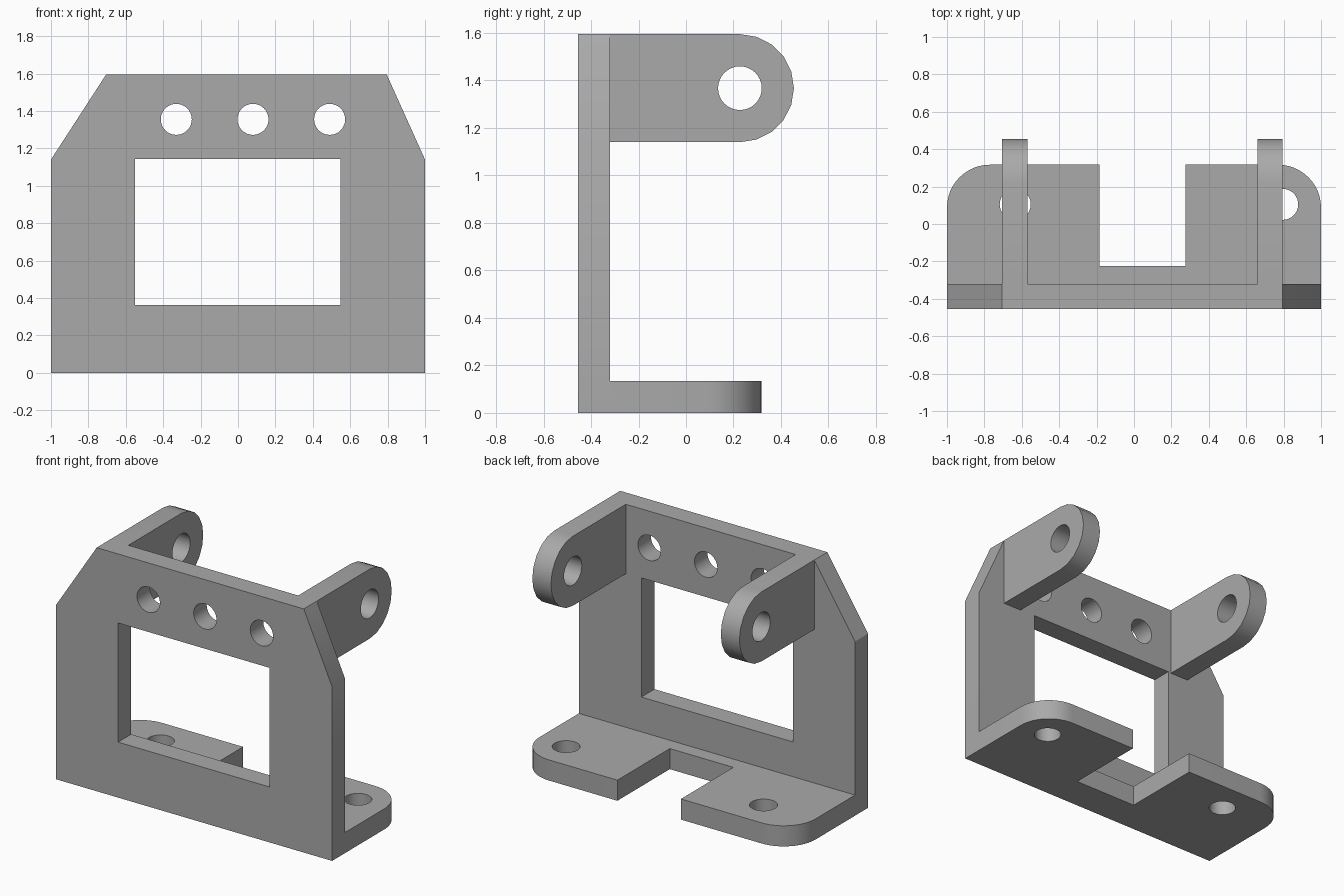
import bpy
import bmesh
from math import cos, sin, pi, radians
from mathutils import Matrix

cube = bpy.data.objects.get("Cube")
if cube:
    bpy.data.objects.remove(cube, do_unlink=True)

GREY = (0.4, 0.4, 0.4, 1.0)
metal = bpy.data.materials.new("plain grey")
metal.use_nodes = True
metal.diffuse_color = GREY
metal.node_tree.nodes["Principled BSDF"].inputs["Base Color"].default_value = GREY

# Main dimensions
FRONT, INNER, BACK = -0.455, -0.32, 0.317
THICK = INNER - FRONT
TOP, SHOULDER = 1.595, 1.14
EAR_LEFT, EAR_RIGHT = 0.795, -0.705
MIDDLE = 0.08


def arc(cx, cy, r, start, end, steps):
    angles = [radians(start + (end - start) * i / steps) for i in range(steps + 1)]
    return [(cx + r * cos(a), cy + r * sin(a)) for a in angles]


def circle(cx, cy, r, steps=32):
    return arc(cx, cy, r, 0, 360, steps)[:-1]


def rectangle(x0, y0, x1, y1):
    return [(x0, y0), (x1, y0), (x1, y1), (x0, y1)]


def slab(name, loops, matrix):
    """Fill an outline with its holes, thicken it along local z and place it."""
    bm = bmesh.new()
    for loop in loops:
        verts = [bm.verts.new((x, y, 0)) for x, y in loop]
        for a, b in zip(verts, verts[1:] + verts[:1]):
            bm.edges.new((a, b))
    bmesh.ops.triangle_fill(bm, edges=bm.edges[:], use_beauty=True)
    out = bmesh.ops.extrude_face_region(bm, geom=bm.faces[:], use_keep_orig=True)
    moved = [v for v in out["geom"] if isinstance(v, bmesh.types.BMVert)]
    bmesh.ops.translate(bm, verts=moved, vec=(0, 0, THICK))
    bm.transform(matrix)
    bmesh.ops.recalc_face_normals(bm, faces=bm.faces[:])
    mesh = bpy.data.meshes.new(name)
    bm.to_mesh(mesh)
    bm.free()
    mesh.materials.append(metal)
    obj = bpy.data.objects.new(name, mesh)
    bpy.context.collection.objects.link(obj)
    bpy.ops.object.select_all(action="DESELECT")
    obj.select_set(True)
    bpy.context.view_layer.objects.active = obj
    bpy.ops.object.shade_smooth_by_angle(angle=radians(30))
    return obj


# Upright plate with a window and a row of holes (profile in x, z)
plate = [(-1, 0), (1, 0), (1, SHOULDER), (EAR_LEFT, TOP), (EAR_RIGHT, TOP), (-1, SHOULDER)]
holes = [circle(MIDDLE + 0.41 * i, 1.355, 0.083) for i in (-1, 0, 1)]
window = rectangle(-0.55, 0.363, 0.547, 1.143)
slab("front_plate", [plate, window] + holes,
     Matrix.Translation((0, INNER, 0)) @ Matrix.Rotation(pi / 2, 4, "X"))

# Foot with rounded back corners, a notch and two bolt holes (profile in x, y)
R = 0.23
foot = ([(-1, INNER), (1, INNER)]
        + arc(1 - R, BACK - R, R, 0, 90, 12)
        + [(0.275, BACK), (0.275, -0.225), (-0.185, -0.225), (-0.185, BACK)]
        + arc(-1 + R, BACK - R, R, 90, 180, 12))
bolts = [circle(MIDDLE + side * 0.715, 0.105, 0.083) for side in (-1, 1)]
slab("foot", [foot] + bolts, Matrix.Identity(4))

# Pair of rounded ears with pivot holes (profile in y, z)
r = (TOP - SHOULDER) / 2
cy, cz = 0.227, SHOULDER + r
ear = [(INNER, TOP), (INNER, SHOULDER)] + arc(cy, cz, r, -90, 90, 10)
turn = Matrix(((0, 0, 1, 0), (1, 0, 0, 0), (0, 1, 0, 0), (0, 0, 0, 1)))
for name, x in (("left_ear", EAR_LEFT - THICK), ("right_ear", EAR_RIGHT)):
    slab(name, [ear, circle(cy, cz, 0.092)], Matrix.Translation((x, 0, 0)) @ turn)
